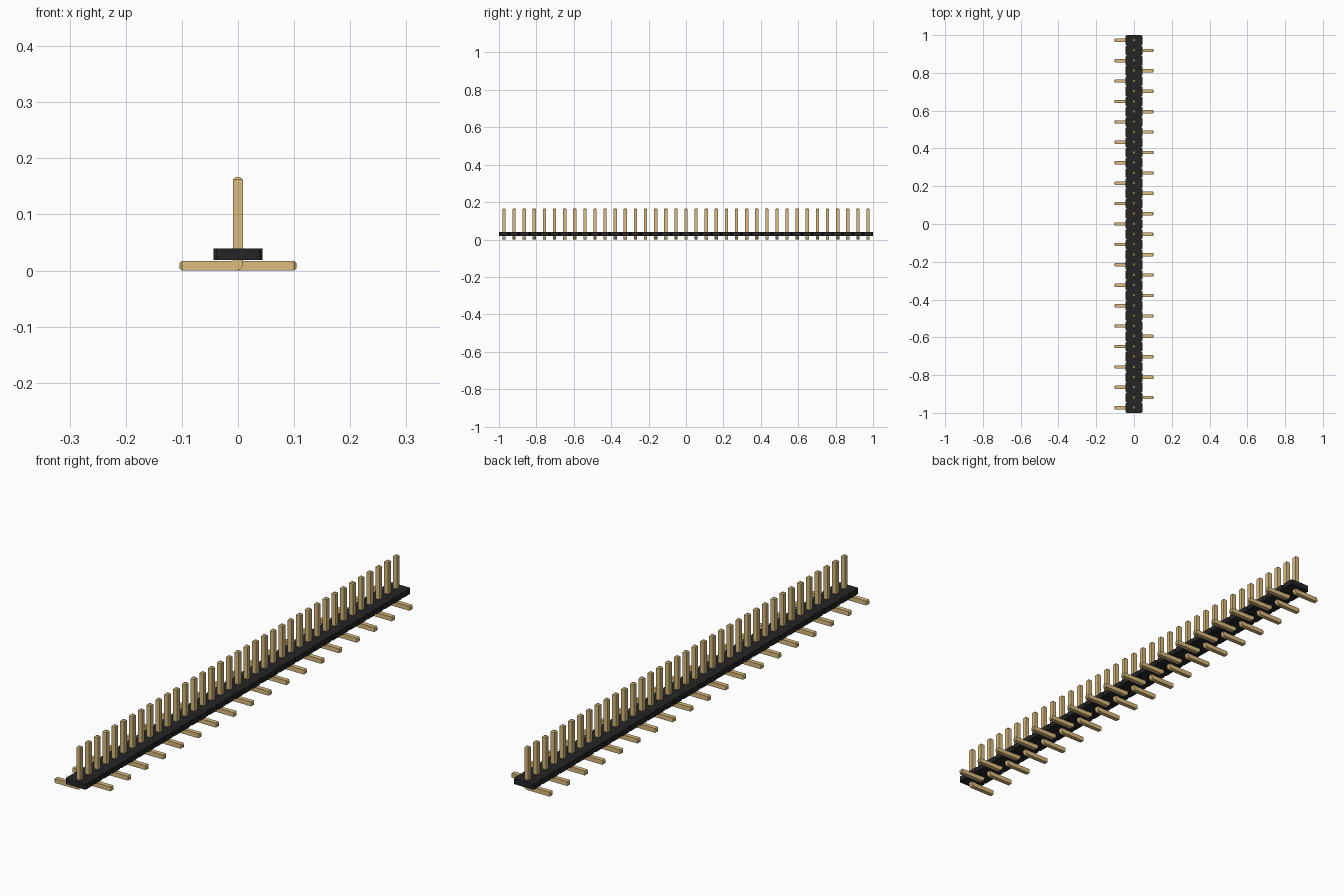
import bpy, bmesh, math

if "Cube" in bpy.data.objects:
    bpy.data.objects.remove(bpy.data.objects["Cube"], do_unlink=True)

COUNT = 37
PITCH = 2 / COUNT
HALF = 0.0086                    # half the pin thickness
FOOT, TIP = 0.1045, 0.1665       # foot reach and pin height
BODY_X, BODY_LOW, BODY_HIGH = 0.044, 0.0185, 0.0395
CHAMFER = PITCH / 10


def material(name, rgb):
    mat = bpy.data.materials.new(name)
    mat.use_nodes = True
    mat.diffuse_color = (*rgb, 1)
    mat.node_tree.nodes["Principled BSDF"].inputs["Base Color"].default_value = (*rgb, 1)
    return mat


def prism(name, points, direction, mat, tips=None):
    """Extrude a flat outline; optionally chamfer the faces picked by tips."""
    bm = bmesh.new()
    face = bm.faces.new([bm.verts.new(p) for p in points])
    result = bmesh.ops.extrude_face_region(bm, geom=[face])
    moved = [v for v in result["geom"] if isinstance(v, bmesh.types.BMVert)]
    bmesh.ops.translate(bm, verts=moved, vec=direction)
    bmesh.ops.recalc_face_normals(bm, faces=bm.faces)
    if tips:
        edges = {e for f in bm.faces if tips(f.calc_center_median()) for e in f.edges}
        bmesh.ops.bevel(bm, geom=list(edges), offset=HALF / 2, segments=1, affect='EDGES')
    mesh = bpy.data.meshes.new(name)
    bm.to_mesh(mesh)
    bm.free()
    mesh.materials.append(mat)
    return mesh


def place(name, mesh, y=0):
    obj = bpy.data.objects.new(name, mesh)
    obj.location.y = y
    bpy.context.collection.objects.link(obj)


black = material("black plastic", (0.019, 0.0185, 0.0185))
gold = material("gold metal", (0.708, 0.504, 0.210))

# Housing: one strip with small notches between the positions
side = []
for i in range(COUNT):
    low = -1 + i * PITCH
    high = low + PITCH
    side += [(BODY_X - CHAMFER, low), (BODY_X, low + CHAMFER), (BODY_X, high - CHAMFER)]
side.append((BODY_X - CHAMFER, 1))
outline = side + [(-x, y) for x, y in reversed(side)]
place("housing", prism("housing", [(x, y, BODY_LOW) for x, y in outline],
                       (0, 0, BODY_HIGH - BODY_LOW), black))


# Pins: bent L shapes with a rounded heel and chamfered tips
def pin_mesh(name, d):
    radius = 0.012
    heel = [(radius - HALF - radius * math.sin(a), radius - radius * math.cos(a))
            for a in (math.pi / 2 * k / 6 for k in range(7))]
    shape = [(FOOT, 0)] + heel + [(-HALF, TIP), (HALF, TIP), (HALF, 2 * HALF), (FOOT, 2 * HALF)]
    return prism(name, [(d * x, -HALF, z) for x, z in shape], (0, 2 * HALF, 0), gold,
                 lambda c: abs(c.x) > FOOT - 1e-4 or c.z > TIP - 1e-4)


pins = [pin_mesh("right_pin", -1), pin_mesh("left_pin", 1)]
for i in range(COUNT):
    mesh = pins[i % 2]
    place(f"{mesh.name}_{i + 1}", mesh, -1 + (i + 0.5) * PITCH)
